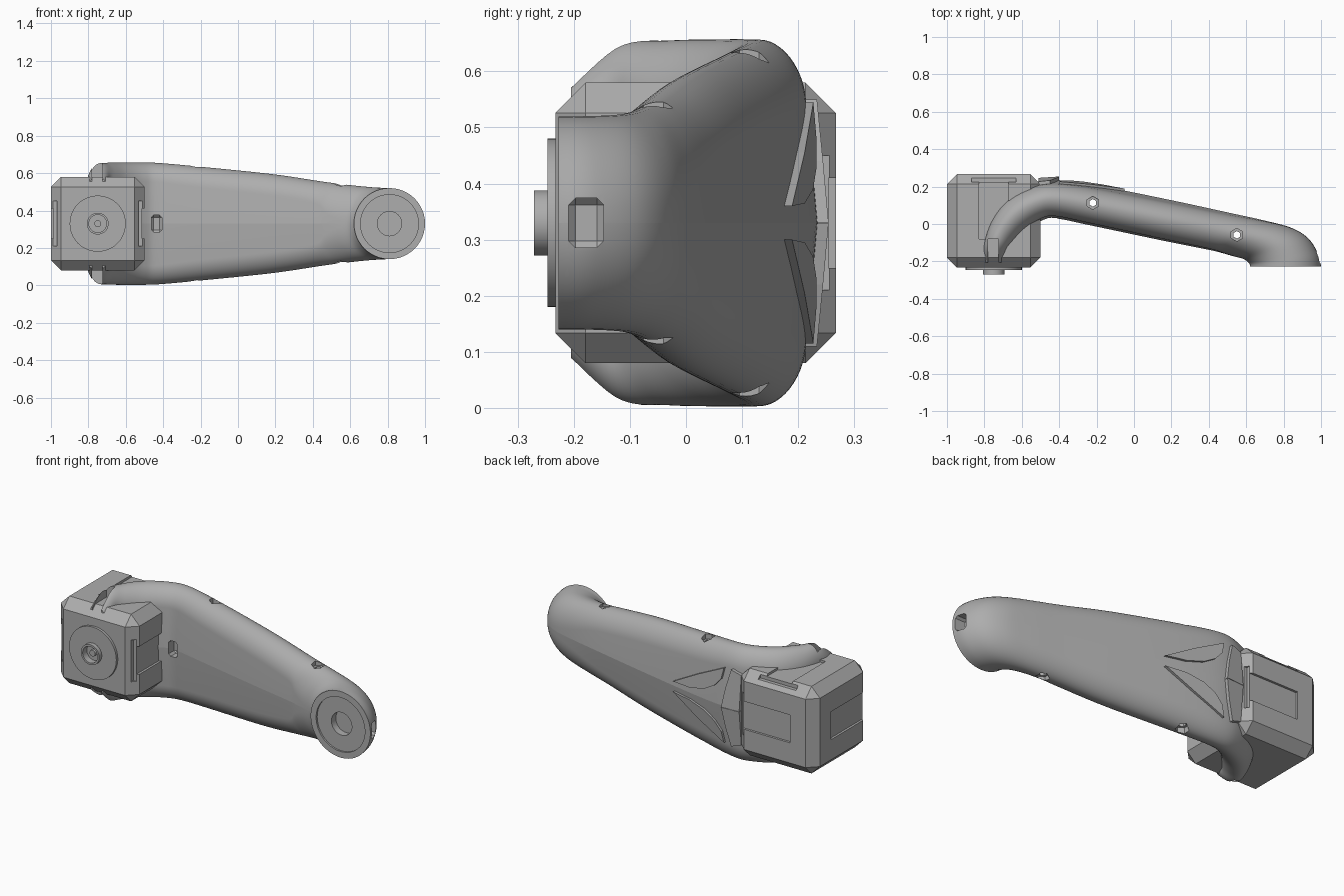
import bpy, bmesh
from math import sin, cos, pi, radians
from mathutils import Vector, Matrix

old = bpy.data.objects.get("Cube")
if old:
    bpy.data.objects.remove(old)

grey = bpy.data.materials.new("mid grey")
grey.use_nodes = True
GREY = (0.42, 0.42, 0.42, 1)
grey.diffuse_color = GREY
grey.node_tree.nodes["Principled BSDF"].inputs["Base Color"].default_value = GREY

MID = 0.33                                  # height of the mirror plane
BODY = Vector((-0.75, 0.017, MID))          # centre of the motor housing


def finish(name, bm):
    bmesh.ops.recalc_face_normals(bm, faces=bm.faces)
    me = bpy.data.meshes.new(name)
    bm.to_mesh(me)
    bm.free()
    me.materials.append(grey)
    ob = bpy.data.objects.new(name, me)
    bpy.context.collection.objects.link(ob)
    return ob


def box(name, size, mat, bevel=0.0):
    bm = bmesh.new()
    bmesh.ops.create_cube(bm, size=1)
    bmesh.ops.scale(bm, vec=size, verts=bm.verts)
    if bevel:
        bmesh.ops.bevel(bm, geom=bm.edges[:], offset=bevel, segments=1, affect='EDGES')
    bm.transform(mat)
    return finish(name, bm)


def rod(name, centre, r, length, axis='Y', sides=48):
    bm = bmesh.new()
    bmesh.ops.create_cone(bm, cap_ends=True, segments=sides, radius1=r, radius2=r, depth=length)
    turn = Matrix.Rotation(pi / 2, 4, 'X') if axis == 'Y' else Matrix()
    bm.transform(Matrix.Translation(centre) @ turn)
    return finish(name, bm)


def cut(ob, cutters):
    for c in cutters:
        m = ob.modifiers.new("cut", 'BOOLEAN')
        m.operation, m.solver, m.object = 'DIFFERENCE', 'EXACT', c
        bpy.context.view_layer.objects.active = ob
        bpy.ops.object.modifier_apply(modifier=m.name)
        bpy.data.objects.remove(c)


def smooth(ob):
    bpy.ops.object.select_all(action='DESELECT')
    ob.select_set(True)
    bpy.context.view_layer.objects.active = ob
    bpy.ops.object.shade_smooth_by_angle(angle=radians(30), keep_sharp_edges=True)


def at(x, y, z):
    return Matrix.Translation((x, y, z))


# Arm stations: outer x, outer y, inner x, inner y, half height
STATIONS = [
    (1.0, -.227, .62, -.227, .19),
    (.985, -.16, .615, -.21, .19),
    (.93, -.075, .585, -.187, .192),
    (.84, -.02, .53, -.172, .197),
    (.70, .018, .46, -.152, .208),
    (.50, .062, .40, -.138, .225),
    (.20, .127, .16, -.09, .265),
    (-.20, .207, -.22, -.01, .305),
    (-.42, .235, -.42, .03, .324),
    (-.55, .215, -.50, .015, .327),
    (-.68, .15, -.58, -.04, .327),
    (-.77, .04, -.64, -.1, .325),
    (-.82, -.1, -.675, -.14, .316),
    (-.83, -.205, -.68, -.205, .25),
]


def blend(a, b, c, d, t):
    return [0.5 * (2 * q + (r - p) * t + (2 * p - 5 * q + 4 * r - s) * t * t
                   + (3 * q - p - 3 * r + s) * t ** 3) for p, q, r, s in zip(a, b, c, d)]


def section(ox, oy, ix, iy, w):
    # Rounded section with a gentle ridge on the back and front
    c, h = Vector(((ox + ix) / 2, (oy + iy) / 2)), Vector(((ox - ix) / 2, (oy - iy) / 2))
    t = min(h.length, w)
    arc = [(w - t + t * sin(pi * k / 24), cos(pi * k / 24)) for k in range(25)]
    loop = [(0, 1)] + arc + [(0, -1)] + [(-z, v) for z, v in reversed(arc)]
    pts = []
    for z, v in loop:
        v *= 1 - (0.45 if v > 0 else 0.25) * (1 - t / w) * abs(z) / w
        pts.append((c.x + h.x * v, c.y + h.y * v, MID + z))
    return pts


# Round the first section is a true circle, so its flat run is skipped by merging doubles
bm = bmesh.new()
rings, last = [], len(STATIONS) - 1
for i in range(last):
    a, b, c, d = (STATIONS[min(max(i + k, 0), last)] for k in (-1, 0, 1, 2))
    for k in range(6):
        rings.append(section(*blend(a, b, c, d, k / 6)))
rings.append(section(*STATIONS[-1]))
rings = [[bm.verts.new(p) for p in ring] for ring in rings]
n = len(rings[0])
for r0, r1 in zip(rings, rings[1:]):
    for j in range(n):
        bm.faces.new((r0[j], r0[(j + 1) % n], r1[(j + 1) % n], r1[j]))
    for j in (0, 26):
        bm.edges.get((r0[j], r1[j])).smooth = False
bm.faces.new(rings[0])
bm.faces.new(rings[-1])
bmesh.ops.remove_doubles(bm, verts=bm.verts, dist=0.0002)
arm = finish("arm", bm)

# Arm cuts: joint recess, cable ports, cross holes and fork slots
cutters = [rod("c", (.81, -.227, MID), .155, .02),
           rod("c", (.81, -.227, MID), .065, .1),
           box("c", (.12, .062, .088), at(.98, -.178, MID), .012),
           box("c", (.055, .14, .09), at(-.435, .02, MID), .012)]
for x, y, w in ((-.22, .113, .305), (.55, -.058, .22)):
    cutters.append(rod("c", (x, y, MID), .02, 1, 'Z', 6))
    for s in (1, -1):
        cutters.append(rod("c", (x, y, MID + s * w), .035, .06, 'Z', 6))
for s in (1, -1):
    cutters.append(box("c", (.055, .14, .2), at(-.752, -.15, MID + s * .31)))
cut(arm, cutters)
smooth(arm)

# Motor housing with T-shaped mounting slots on five sides
housing = box("motor_housing", (.5, .5, .5), Matrix.Translation(BODY), .054)
X, Y, Z = Vector((1, 0, 0)), Vector((0, 1, 0)), Vector((0, 0, 1))
cutters = []
for edge, normal in ((Y, Z), (Y, -Z), (X, Y), (-Y, X), (-Y, -X)):
    frame = Matrix((edge.cross(normal), edge, normal)).transposed().to_4x4()
    frame = Matrix.Translation(BODY) @ frame
    cutters += [box("c", (.24, .03, .1), frame @ at(0, .222, .268)),
                box("c", (.16, .32, .04), frame @ at(0, .062, .257))]
cut(housing, cutters)

# Output flange and hollow shaft boss
flange = rod("output_flange", (BODY.x, -.22, MID), .15, .054)
boss = rod("shaft_boss", (BODY.x, -.235, MID), .058, .072)
cut(flange, [rod("c", (BODY.x, -.24, MID), .047, .12)])
cut(boss, [rod("c", (BODY.x, -.255, MID), .047, .08)])
hub = rod("shaft_core", (BODY.x, -.22, MID), .018, .06)
for ob in (flange, boss, hub):
    smooth(ob)


# Raised trim panels that follow the back of the arm
def panel(name, outline, side, height):
    bm = bmesh.new()
    top, low = [], []
    for x, z in outline:
        p = Vector((x, 1, MID + side * z))
        y = arm.ray_cast(p, -Y)[1].y
        top.append(bm.verts.new((x, y + height, p.z)))
        low.append(bm.verts.new((x, y - .03, p.z)))
    bm.faces.new(top)
    bm.faces.new(low)
    for i in range(len(top)):
        j = (i + 1) % len(top)
        bm.faces.new((top[i], top[j], low[j], low[i]))
    return finish(name, bm)


BLADE = [(-.05, .03), (-.22, .125), (-.40, .215), (-.385, .15), (-.34, .1), (-.27, .06), (-.17, .035)]
COLLAR = [(-.51, .001), (-.51, .2), (-.45, .22), (-.42, .11), (-.40, .001)]
for side, word in ((1, "upper"), (-1, "lower")):
    panel(word + "_trim_blade", BLADE, side, .014)
    panel(word + "_trim_collar", COLLAR, side, .02)
